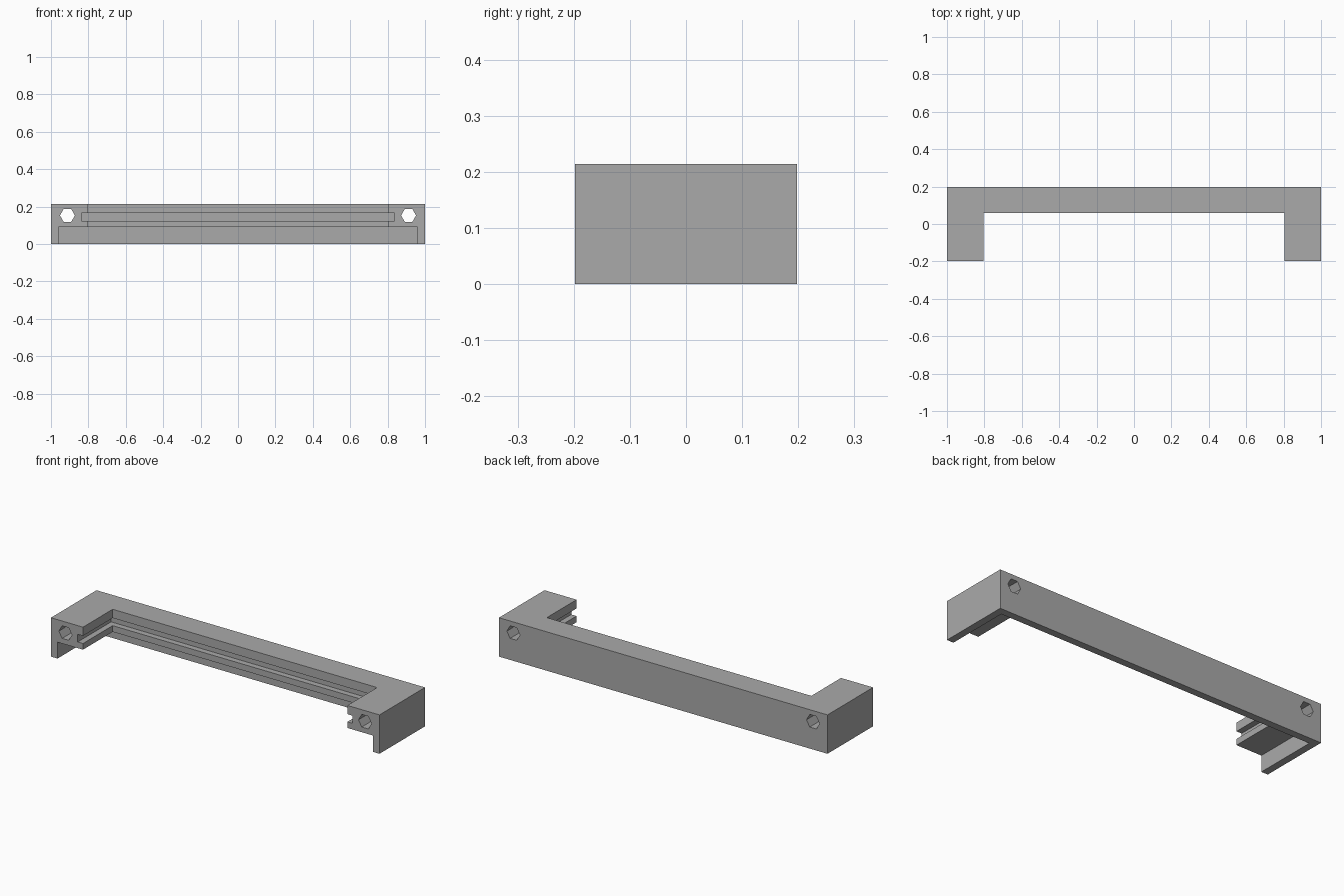
import bpy
import math

if "Cube" in bpy.data.objects:
    bpy.data.objects.remove(bpy.data.objects["Cube"], do_unlink=True)

HALF_DEPTH = 0.198
HEIGHT = 0.214


def material(name, rgb):
    mat = bpy.data.materials.new(name)
    mat.use_nodes = True
    colour = (*rgb, 1)
    mat.diffuse_color = colour
    mat.node_tree.nodes["Principled BSDF"].inputs["Base Color"].default_value = colour
    return mat


def box(name, x, y, z):
    """Box from (low, high) ranges on each axis."""
    ranges = (x, y, z)
    bpy.ops.mesh.primitive_cube_add(size=1, location=[(a + b) / 2 for a, b in ranges])
    obj = bpy.context.object
    obj.name = name
    obj.scale = [b - a for a, b in ranges]
    bpy.ops.object.transform_apply(location=True, rotation=True, scale=True)
    return obj


def cut(body, cutter):
    """Subtract the cutter from the body, then discard it."""
    cutter.hide_render = True
    mod = body.modifiers.new(cutter.name, "BOOLEAN")
    mod.operation = "DIFFERENCE"
    mod.solver = "EXACT"
    mod.object = cutter
    bpy.context.view_layer.objects.active = body
    bpy.ops.object.modifier_apply(modifier=mod.name)
    bpy.data.objects.remove(cutter, do_unlink=True)


# U-shaped bracket body
bracket = box("bracket", (-1, 1), (-HALF_DEPTH, HALF_DEPTH), (0, HEIGHT))

# Central opening, panel groove and underside recess, all open to the front
front = -HALF_DEPTH - 0.1
cut(bracket, box("opening", (-0.805, 0.805), (front, 0.06), (-0.1, HEIGHT + 0.1)))
cut(bracket, box("panel_groove", (-0.837, 0.837), (front, 0.092), (0.124, 0.166)))
cut(bracket, box("underside_recess", (-0.96, 0.96), (front, 0.158), (-0.1, 0.09)))

# Hexagonal bolt holes through both arms
for side in (-1, 1):
    bpy.ops.mesh.primitive_cylinder_add(
        vertices=6, radius=0.04, depth=1, location=(side * 0.912, 0, 0.153),
        rotation=(math.pi / 2, math.radians(30), 0))
    hole = bpy.context.object
    hole.name = "bolt_hole"
    cut(bracket, hole)

bracket.data.materials.clear()
bracket.data.materials.append(material("plain grey", (0.4, 0.4, 0.4)))
for face in bracket.data.polygons:
    face.material_index = 0
    face.use_smooth = False
